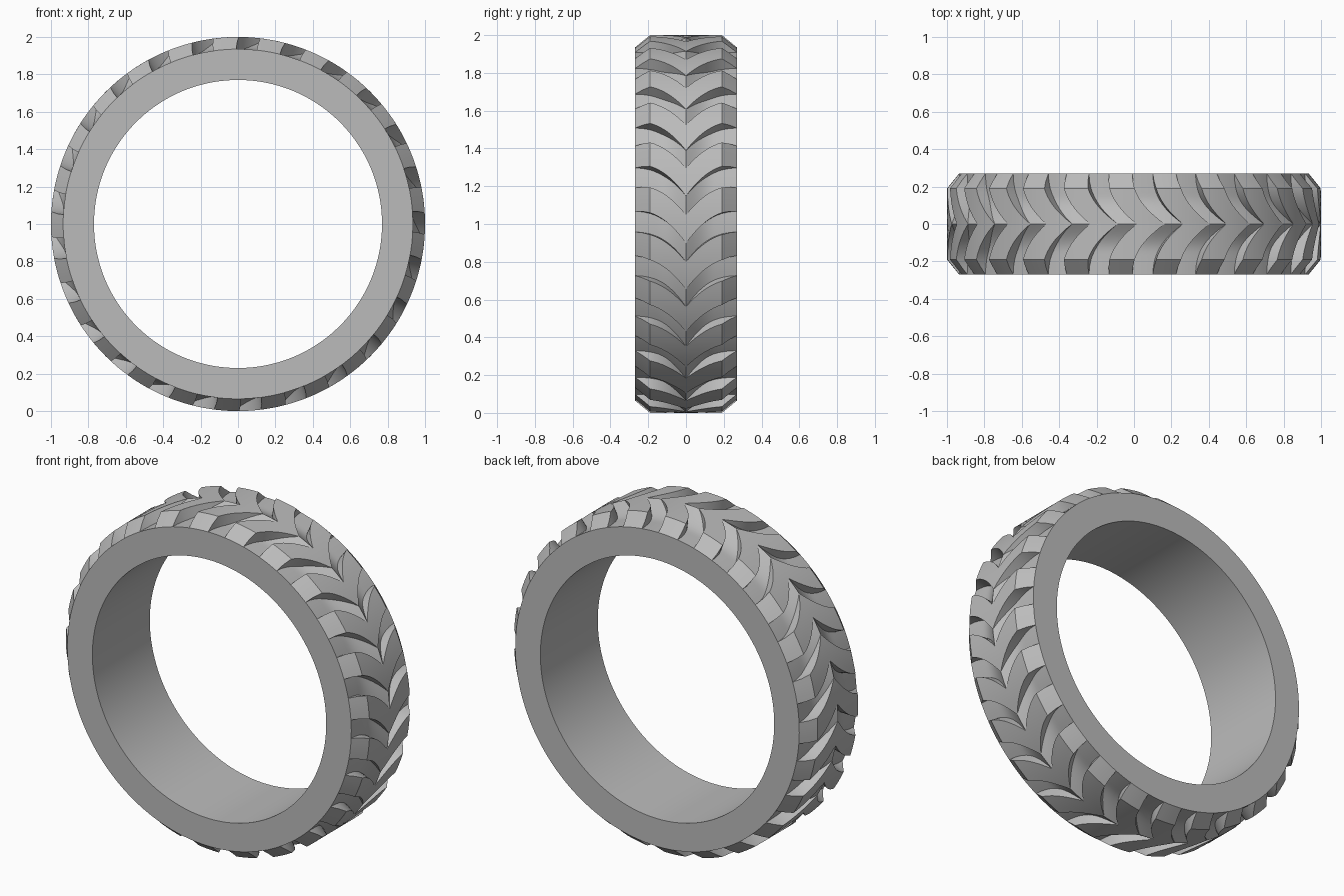
import bpy, bmesh, math

cube = bpy.data.objects.get("Cube")
if cube:
    bpy.data.objects.remove(cube, do_unlink=True)

LUGS = 25            # chevron lugs around the tyre
HALF = 0.27          # half width
FLAT = 0.19          # half width of the flat tread
R_OUT, R_SIDE, R_IN = 1.0, 0.935, 0.77
STEPS = 4            # columns across each lug or groove


def top_radius(y):
    """Tread surface with chamfered shoulders."""
    k = max(0, (abs(y) - FLAT) / (HALF - FLAT))
    return R_OUT + (R_SIDE - R_OUT) * k


def floor_radius(y):
    """Groove floor, rising to the tread at the centre line."""
    k = min(1, abs(y) / 0.15)
    return R_OUT + (R_SIDE - R_OUT) * math.sin(k * math.pi / 2)


def groove_edges(y):
    """Start and end angle of a groove, swept into a chevron."""
    t = (1 - abs(y) / HALF) ** 2.2
    return -0.5 + 10 * t, 6.2 + 9 * t


def ring_point(angle, y, r):
    a = math.radians(angle)
    return r * math.sin(a), y, R_OUT + r * math.cos(a)


# Cross-section rows from one shoulder to the other
half_rows = [FLAT * i / 9 for i in range(10)] + [0.23, HALF]
rows = [-y for y in reversed(half_rows[1:])] + half_rows

# Columns: groove floor then lug top, doubled at the walls
pitch = 360 / LUGS
columns = []
for lug in range(LUGS):
    for is_lug in (False, True):
        columns += [(lug, is_lug, s / STEPS) for s in range(STEPS + 1)]

bm = bmesh.new()
grid = []
for lug, is_lug, f in columns:
    strip = []
    for y in rows:
        start, end = groove_edges(y)
        if is_lug:
            start, end = end, start + pitch
        angle = lug * pitch + start + (end - start) * f
        r = top_radius(y) if is_lug else floor_radius(y)
        # floor never stands above the chamfer
        r = min(r, top_radius(y))
        strip.append(bm.verts.new(ring_point(angle, y, r)))
    # bore edges close the section
    for y in (HALF, -HALF):
        strip.append(bm.verts.new(ring_point(angle, y, R_IN)))
    grid.append(strip)

for i, a in enumerate(grid):
    b = grid[(i + 1) % len(grid)]
    for j in range(len(a)):
        k = (j + 1) % len(a)
        bm.faces.new((a[j], a[k], b[k], b[j]))

bmesh.ops.remove_doubles(bm, verts=bm.verts, dist=0.0002)
bmesh.ops.dissolve_degenerate(bm, edges=bm.edges, dist=0.0002)
bmesh.ops.recalc_face_normals(bm, faces=bm.faces)

mesh = bpy.data.meshes.new("tyre")
bm.to_mesh(mesh)
bm.free()
tyre = bpy.data.objects.new("tyre", mesh)
bpy.context.collection.objects.link(tyre)

# Plain grey rubber
grey = bpy.data.materials.new("grey rubber")
grey.use_nodes = True
colour = (0.5, 0.5, 0.5, 1)
grey.diffuse_color = colour
grey.node_tree.nodes["Principled BSDF"].inputs["Base Color"].default_value = colour
mesh.materials.append(grey)

bpy.ops.object.select_all(action='DESELECT')
tyre.select_set(True)
bpy.context.view_layer.objects.active = tyre
bpy.ops.object.shade_smooth_by_angle(angle=math.radians(25))
